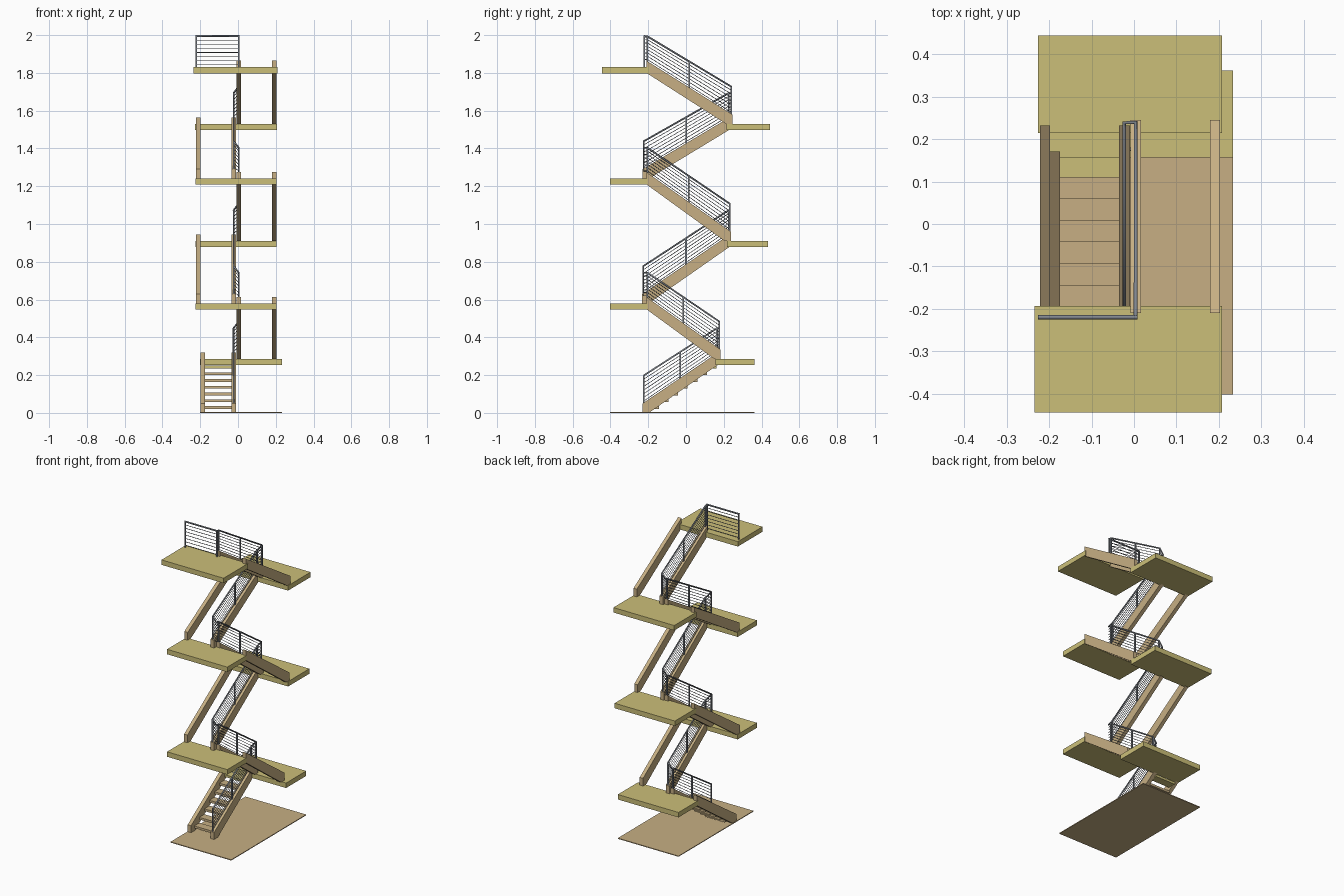
import bpy, bmesh
from mathutils import Vector

if "Cube" in bpy.data.objects:
    bpy.data.objects.remove(bpy.data.objects["Cube"])


def material(name, rgb):
    m = bpy.data.materials.new(name)
    m.diffuse_color = (*rgb, 1)
    m.use_nodes = True
    m.node_tree.nodes["Principled BSDF"].inputs["Base Color"].default_value = m.diffuse_color
    return m


TAN = material("tan_timber", (0.57, 0.43, 0.23))
YELLOW = material("yellow_slab", (0.60, 0.52, 0.19))
STEEL = material("steel", (0.22, 0.24, 0.27))


def prism(name, profile, x0, x1, mat):
    """Extrude a (y, z) profile from x0 to x1."""
    bm = bmesh.new()
    face = bm.faces.new([bm.verts.new((x0, y, z)) for y, z in profile])
    ext = bmesh.ops.extrude_face_region(bm, geom=[face])["geom"]
    bmesh.ops.translate(bm, vec=(x1 - x0, 0, 0),
                        verts=[v for v in ext if isinstance(v, bmesh.types.BMVert)])
    bmesh.ops.recalc_face_normals(bm, faces=bm.faces)
    me = bpy.data.meshes.new(name)
    bm.to_mesh(me)
    bm.free()
    ob = bpy.data.objects.new(name, me)
    bpy.context.collection.objects.link(ob)
    me.materials.append(mat)
    return ob


def box(name, x0, x1, y0, y1, z0, z1, mat):
    return prism(name, [(y0, z0), (y1, z0), (y1, z1), (y0, z1)], x0, x1, mat)


def tube(name, points, radius):
    """Round bar along a polyline."""
    cu = bpy.data.curves.new(name, 'CURVE')
    cu.dimensions = '3D'
    cu.bevel_depth = radius
    cu.bevel_resolution = 1
    cu.use_fill_caps = True
    sp = cu.splines.new('POLY')
    sp.points.add(len(points) - 1)
    for p, co in zip(sp.points, points):
        p.co = (*co, 1)
    ob = bpy.data.objects.new(name, cu)
    bpy.context.collection.objects.link(ob)
    cu.materials.append(STEEL)
    bpy.ops.object.select_all(action='DESELECT')
    ob.select_set(True)
    bpy.context.view_layer.objects.active = ob
    bpy.ops.object.convert(target='MESH')


def post(name, x, y, z0, z1, r=0.004):
    box(name, x - r, x + r, y - r, y + r, z0, z1, STEEL)


# Ground plate
box("ground_plate", -0.2, 0.233, -0.402, 0.362, 0, 0.005, TAN)

# Landings: x0, x1, y0, y1, top z
LANDINGS = [(-0.2, 0.233, 0.157, 0.362, 0.286),
            (-0.225, 0.205, -0.402, -0.205, 0.579),
            (-0.225, 0.205, 0.218, 0.435, 0.910),
            (-0.225, 0.205, -0.402, -0.205, 1.240),
            (-0.227, 0.207, 0.215, 0.444, 1.530),
            (-0.235, 0.208, -0.444, -0.193, 1.830)]
for i, (x0, x1, y0, y1, z) in enumerate(LANDINGS):
    box(f"landing_{i + 1}", x0, x1, y0, y1, z - 0.032, z, YELLOW)

# Flights: lower end y, upper end y
FLIGHTS = [(-0.23, 0.171), (0.182, -0.21), (-0.232, 0.232),
           (0.237, -0.21), (-0.23, 0.232), (0.245, -0.21)]
levels = [0] + [l[4] for l in LANDINGS]
LEFT_X, RIGHT_X = -0.023, 0.004
BARS = 7
rail_ends = []
for i, (ya, yb) in enumerate(FLIGHTS):
    z0, z1 = levels[i], levels[i + 1]
    d = 1 if yb > ya else -1
    n = i + 1
    # Pair of sloping stringers
    profile = [(ya, z0), (ya, z0 + 0.05), (yb, z1 + 0.035),
               (yb, z1 - 0.03), (ya + d * 0.033, z0)]
    if d > 0:
        outer = -0.198 if i == 0 else -0.222
        inner, x = -0.035, LEFT_X
    else:
        outer, inner, x = 0.179, -0.008, RIGHT_X
    prism(f"outer_stringer_{n}", profile, outer, outer + 0.024, TAN)
    prism(f"inner_stringer_{n}", profile, inner, inner + 0.025, TAN)
    # Railing posts at both ends and the middle
    a, b = ya + d * 0.006, yb - d * 0.006
    za, zb = z0 + 0.053, z1 + 0.032
    for k, t in enumerate((0, 0.5, 1)):
        zs = za + (zb - za) * t
        post(f"rail_post_{n}_{k + 1}", x, a + (b - a) * t,
             zs - 0.01, zs + 0.145 - 0.015 * t)
    rail_ends.append((x, a, b, za, zb))

# Handrail and infill bars winding through every flight
for j in range(BARS + 1):
    f = (j + 0.5) / (BARS + 0.5)
    pts = []
    for i, (x, a, b, za, zb) in enumerate(rail_ends):
        s, e = za + 0.145 * f, zb + 0.131 * f
        pts += [(x, a, s), (x, b, e)]
        turn = rail_ends[i + 1][1] if i < 5 else -0.22
        if abs(turn - b) > 0.002:
            pts.append((x, turn, e))
    top = j == BARS
    tube("handrail" if top else f"infill_bar_{j + 1}", pts, 0.005 if top else 0.0018)

# Guard rail on the top landing
for j in range(BARS + 1):
    z = 1.843 + 0.152 * j / BARS
    tube(f"guard_bar_{j + 1}", [(-0.226, -0.22, z), (RIGHT_X + 0.004, -0.22, z)],
         0.005 if j == BARS else 0.0018)
for x in (-0.222, RIGHT_X):
    post("guard_post", x, -0.22, 1.82, 1.996)

# Open treads of the lowest flight
for k in range(7):
    y = -0.196 + 0.051 * k
    z = 0.0357 * (k + 1)
    box(f"tread_{k + 1}", -0.176, -0.033, y, y + 0.052, z - 0.014, z,
        YELLOW if k == 6 else TAN)
